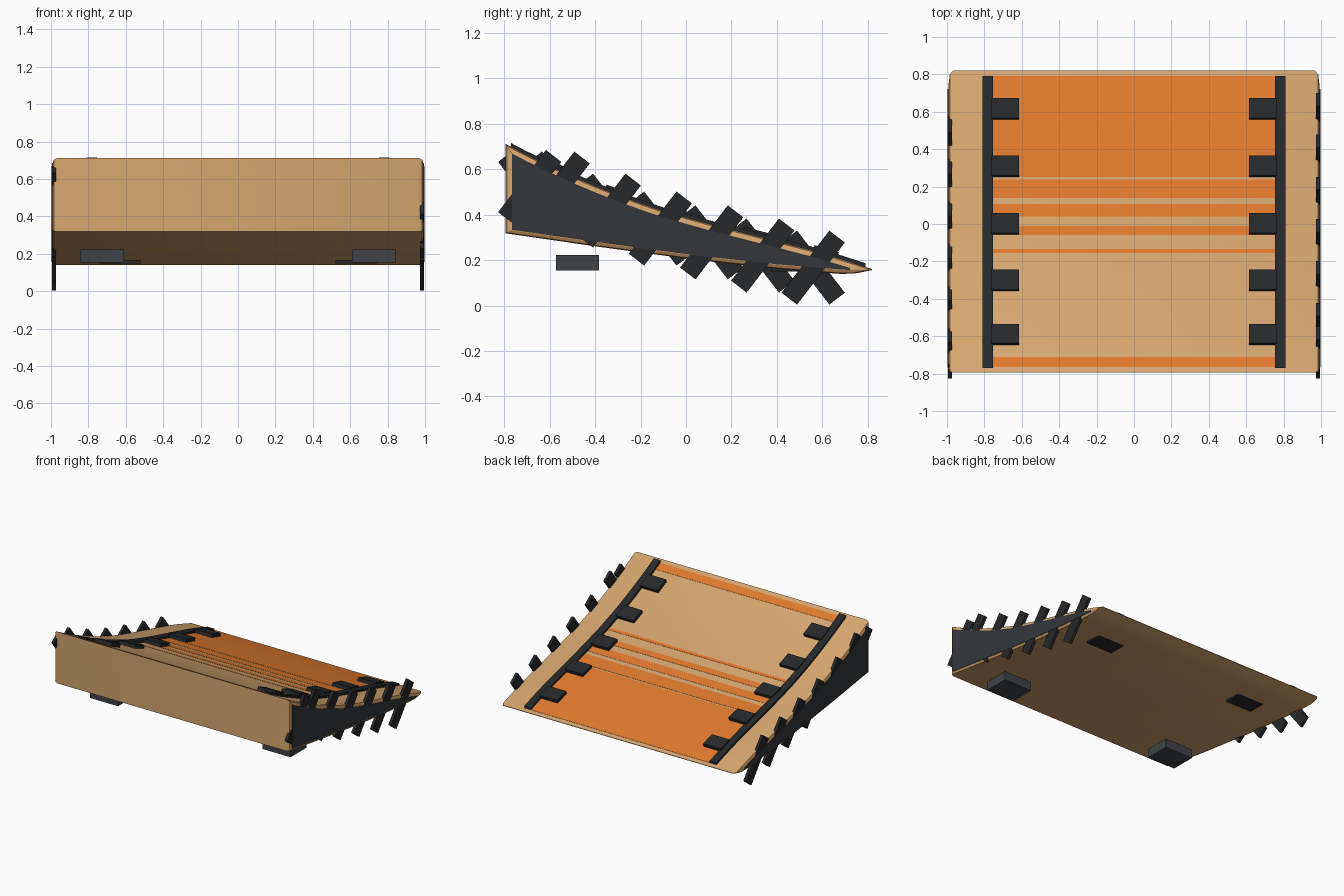
import bpy, bmesh, math

if "Cube" in bpy.data.objects:
    bpy.data.objects.remove(bpy.data.objects["Cube"])

def material(name, rgb):
    m = bpy.data.materials.new(name)
    m.diffuse_color = (*rgb, 1)
    m.use_nodes = True
    m.node_tree.nodes["Principled BSDF"].inputs["Base Color"].default_value = m.diffuse_color
    return m

WOOD = material("wood", (0.67, 0.38, 0.162))
ORANGE = material("orange", (0.75, 0.195, 0.027))
SLATE = material("slate", (0.033, 0.037, 0.044))
BLACK = material("black", (0.020, 0.021, 0.023))
STEEL = material("steel", (0.050, 0.055, 0.062))

# Ramp side profile: top and bottom curves as (y, z)
TOP = [(-.795, .712), (-.68, .652), (-.565, .598), (-.45, .547), (-.34, .502), (-.225, .459), (-.115, .421),
       (.0, .388), (.11, .357), (.335, .300), (.555, .243), (.70, .200), (.82, .160)]
BOTTOM = [(-.795, .318), (-.38, .258), (.06, .199), (.41, .161), (.72, .136), (.82, .156)]

def height(curve, y):
    for (y0, z0), (y1, z1) in zip(curve, curve[1:]):
        if y <= y1:
            return z0 + (z1 - z0) * (y - y0) / (y1 - y0)
    return curve[-1][1]

def profile(inset, n=24):
    a, b = -.795 + inset, .82 - 3.5 * inset
    ys = [a + (b - a) * i / n for i in range(n + 1)]
    up, low = [], []
    for y in ys:
        t, u = height(TOP, y), height(BOTTOM, y)
        mid = (t + u) / 2
        up.append((y, max(t - inset, mid + .001)))
        low.append((y, min(u + inset * .7, mid - .001)))
    return up + low[::-1]

def loft(name, sections, mat):
    """Bridge equal-length (x, profile) sections and cap the ends."""
    bm = bmesh.new()
    rings = [[bm.verts.new((x, y, z)) for y, z in pts] for x, pts in sections]
    for r, s in zip(rings, rings[1:]):
        for i in range(len(r)):
            j = (i + 1) % len(r)
            bm.faces.new((r[i], r[j], s[j], s[i]))
    bm.faces.new(rings[0])
    bm.faces.new(rings[-1])
    bmesh.ops.recalc_face_normals(bm, faces=bm.faces)
    me = bpy.data.meshes.new(name)
    bm.to_mesh(me)
    bm.free()
    ob = bpy.data.objects.new(name, me)
    bpy.context.collection.objects.link(ob)
    me.materials.append(mat)
    bpy.ops.object.select_all(action='DESELECT')
    ob.select_set(True)
    bpy.context.view_layer.objects.active = ob
    bpy.ops.object.shade_smooth_by_angle(angle=math.radians(25))
    return ob

def box(name, loc, size, mat, tilt=0):
    bpy.ops.mesh.primitive_cube_add(size=1, location=loc, rotation=(tilt, 0, 0))
    ob = bpy.context.object
    ob.name = name
    ob.scale = size
    ob.data.materials.append(mat)
    return ob

def surface_strip(name, x0, x1, y0, y1, rise, mat):
    """Sheet that follows the ramp top, sunk slightly into it."""
    n = max(1, round((y1 - y0) / .06))
    ys = [y0 + (y1 - y0) * i / n for i in range(n + 1)]
    pts = [(y, height(TOP, y) + rise) for y in ys]
    pts += [(y, height(TOP, y) - .008) for y in ys[::-1]]
    return loft(name, [(x0, pts), (x1, pts)], mat)

# Wooden wedge with rounded side rims
rims = [(.967, 0), (.985, .006), (.993, .025)]
half = [(x, profile(d)) for x, d in rims]
loft("ramp_body", [(-x, p) for x, p in half[::-1]] + half, WOOD)

# Orange riding surface, showing as bands
for y0, y1 in [(.25, .79), (.14, .238), (.04, .107), (-.06, -.012), (-.156, -.135), (-.765, -.71)]:
    surface_strip("deck_band", -.76, .76, y0, y1, .0015, ORANGE)

BARS = [(.56, .167), (.338, .220), (.113, .278), (-.113, .339), (-.338, .418), (-.563, .515), (-.688, .522)]
for s in (-1, 1):
    # Dark side panels
    p = profile(.028)
    loft("side_panel", [(s * .97, p), (s * .996, p)], SLATE)
    # Slanted side bars, leaning opposite ways on the two sides
    for y, z in BARS:
        box("side_bar", (s * .983, y, z), (.022, .086, .345), BLACK, -s * .656)
    # Edge rails and grip pads on the riding surface
    surface_strip("edge_rail", s * .753, s * .81, -.77, .79, .016, BLACK)
    for y in (.615, .308, 0, -.303, -.592):
        slope = math.atan((height(TOP, y + .06) - height(TOP, y - .06)) / .12)
        box("grip_pad", (s * .69, y, height(TOP, y) + .008), (.15, .112, .035), BLACK, slope)
    # Feet under the ramp
    box("front_foot", (s * .727, -.478, .188), (.235, .19, .068), STEEL)
    box("rear_foot", (s * .63, .44, .169), (.22, .13, .04), BLACK)
